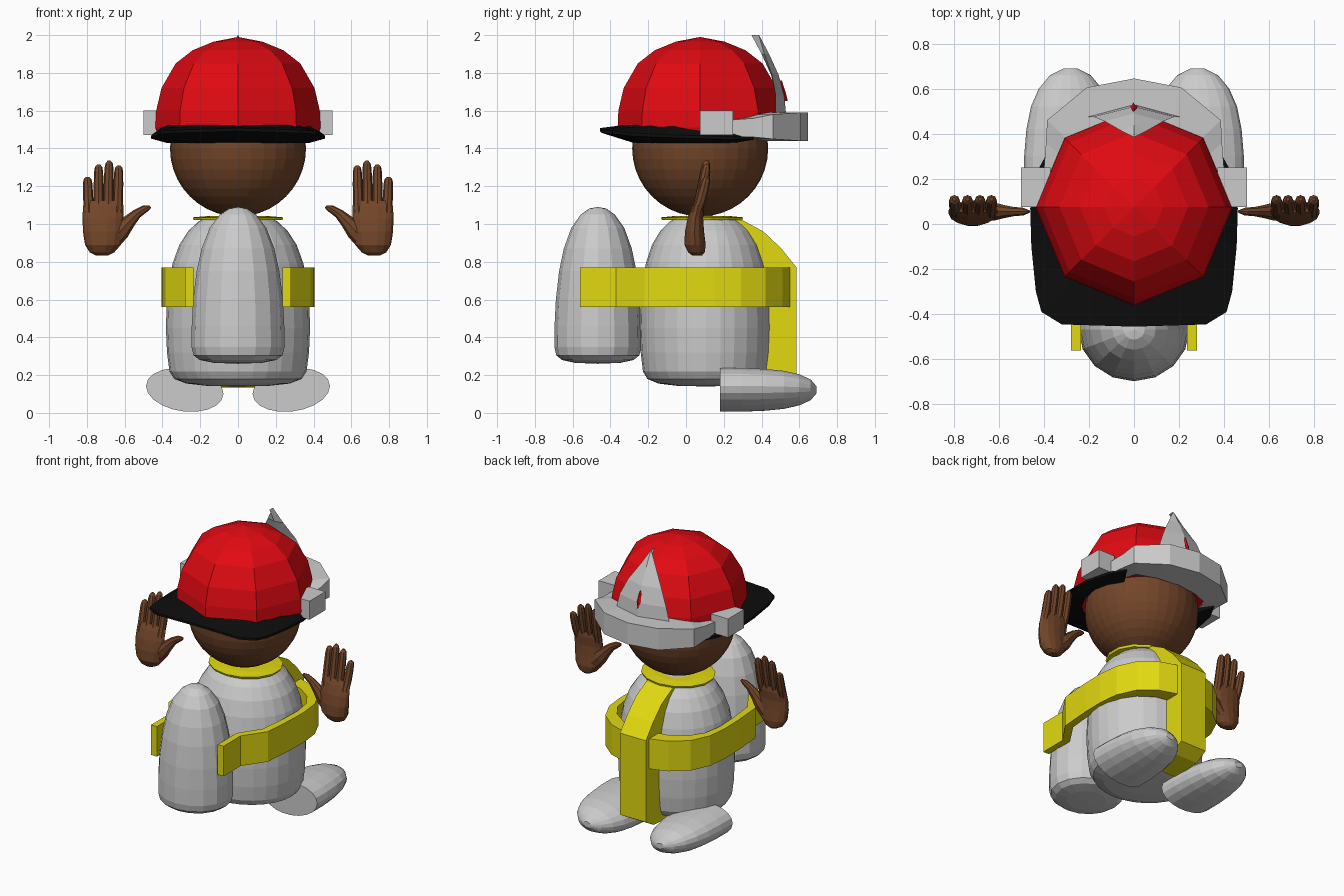
import bpy, bmesh, math
from mathutils import Vector as V


def material(name, rgb):
    m = bpy.data.materials.new(name)
    m.diffuse_color = (*rgb, 1)
    return m


RED = material("red", (0.75, 0.003, 0.006))
BLACK = material("black", (0.004, 0.004, 0.004))
BROWN = material("brown", (0.17, 0.06, 0.022))
YELLOW = material("yellow", (0.76, 0.70, 0.005))


def skin(name, rings, mat=None, mirror=False):
    """Join equal-sized point rings into a capped surface; mirror adds a copy across x = 0."""
    bm = bmesh.new()
    for s in ((1, -1) if mirror else (1,)):
        vs = [[bm.verts.new((p[0] * s, p[1], p[2])) for p in r] for r in rings]
        n = len(vs[0])
        for a, b in zip(vs, vs[1:]):
            for i in range(n):
                j = (i + 1) % n
                bm.faces.new((a[i], a[j], b[j], b[i]))
        bm.faces.new(vs[0][::-1])
        bm.faces.new(vs[-1])
    bmesh.ops.remove_doubles(bm, verts=bm.verts, dist=0.0005)
    bmesh.ops.recalc_face_normals(bm, faces=bm.faces)
    me = bpy.data.meshes.new(name)
    bm.to_mesh(me)
    bm.free()
    ob = bpy.data.objects.new(name, me)
    bpy.context.collection.objects.link(ob)
    if mat:
        me.materials.append(mat)
    return ob


def ring(c, u, v, n, phase=0.0):
    c, u, v = V(c), V(u), V(v)
    angles = [2 * math.pi * i / n + phase for i in range(n)]
    return [c + u * math.cos(a) + v * math.sin(a) for a in angles]


def lathe(name, cy, profile, n, mat=None, sx=1.0):
    return skin(name, [ring((0, cy, z), (r * sx, 0, 0), (0, r, 0), n) for r, z in profile], mat)


def sweep(name, half, mat=None):
    """Half path of cross-sections (ending on x = 0), mirrored into a full strip."""
    flip = [[(-x, y, z) for x, y, z in s] for s in half[:-1]]
    return skin(name, half + flip[::-1], mat)


def wall(ox, oy, ix, iy, z0, z1):
    return [(ox, oy, z0), (ox, oy, z1), (ix, iy, z1), (ix, iy, z0)]


# Head
bpy.ops.mesh.primitive_uv_sphere_add(segments=32, ring_count=20, radius=0.36, location=(0, 0.075, 1.4))
head = bpy.context.object
head.name = "head"
head.data.materials.append(BROWN)

# Helmet dome
lathe("helmet_dome", 0.075, [(0.42, 1.46), (0.437, 1.51), (0.433, 1.6), (0.405, 1.72), (0.33, 1.85),
                             (0.24, 1.92), (0.13, 1.965), (0.0005, 1.99)], 8, RED)

# Black peak running around the dome
peak = [(0.36, 0.36, 1.455, 0.30, 0.26), (0.42, 0.25, 1.455, 0.36, 0.17), (0.46, 0.07, 1.46, 0.38, 0.07),
        (0.455, -0.1, 1.465, 0.36, -0.05), (0.435, -0.3, 1.475, 0.30, -0.16), (0.41, -0.39, 1.485, 0.24, -0.22),
        (0.32, -0.445, 1.49, 0.18, -0.25), (0, -0.455, 1.5, 0, -0.28)]
sweep("helmet_peak", [[(x, y, z - 0.008), (x, y, z + 0.008), (a, b, 1.53), (a, b, 1.43)]
                      for x, y, z, a, b in peak], BLACK)

# Grey guard around the other half of the helmet
guard = [(0.40, 0.23, 0.33, 0.2, 1.465, 1.55), (0.39, 0.36, 0.30, 0.28, 1.46, 1.56),
         (0.385, 0.46, 0.28, 0.36, 1.45, 1.58), (0.21, 0.605, 0.16, 0.42, 1.44, 1.59),
         (0, 0.645, 0, 0.44, 1.44, 1.59)]
sweep("helmet_guard", [wall(*g) for g in guard])
skin("guard_blocks", [wall(0.5, y, 0.37, y, 1.47, 1.6) for y in (0.075, 0.25)], mirror=True)

# Pointed badge plate with a small red mark
plate = [(0.205, 0.475, 0.53, 1.58), (0.18, 0.475, 0.52, 1.68), (0.13, 0.455, 0.49, 1.79),
         (0.06, 0.415, 0.44, 1.9), (0.001, 0.385, 0.387, 2.0)]
skin("badge_plate", [[(-w, e, z), (0, m, z), (w, e, z), (0, m - 0.04, z)] for w, e, m, z in plate])
mark = [(0.001, 0.531, 1.65), (0.016, 0.522, 1.69), (0.012, 0.512, 1.72), (0.001, 0.50, 1.76)]
skin("badge_mark", [ring((0, y, z), (w, 0, 0), (0, 0.008, 0), 4) for w, y, z in mark], RED)

# Body and back tank
lathe("body", 0.105, [(0.001, 0.14), (0.15, 0.143), (0.25, 0.155), (0.31, 0.18), (0.333, 0.22), (0.345, 0.32),
                      (0.35, 0.45), (0.347, 0.56), (0.337, 0.68), (0.318, 0.79), (0.285, 0.89), (0.24, 0.965),
                      (0.19, 1.015), (0.14, 1.04), (0.001, 1.045)], 28, sx=1.09)
lathe("back_tank", -0.467, [(0.001, 0.26), (0.12, 0.265), (0.19, 0.28), (0.22, 0.305), (0.23, 0.35), (0.229, 0.46),
                            (0.222, 0.6), (0.205, 0.75), (0.18, 0.87), (0.14, 0.98), (0.09, 1.05),
                            (0.045, 1.082), (0.001, 1.09)], 16, sx=1.07)

# Feet
foot = [(0.18, 0.205, 0.115), (0.3, 0.205, 0.115), (0.42, 0.195, 0.11), (0.52, 0.175, 0.1),
        (0.6, 0.14, 0.082), (0.66, 0.09, 0.055), (0.69, 0.03, 0.02)]
skin("feet", [ring((0.282, y, 0.122), (a, 0, 0.02 * a / 0.205), (0, 0, b), 20) for y, a, b in foot], mirror=True)

# Belt gripping the tank and wrapping the body
belt = [(0.28, -0.56, 0.235, -0.56), (0.28, -0.37, 0.235, -0.35), (0.385, -0.22, 0.335, -0.2),
        (0.402, 0.0, 0.355, 0.0), (0.405, 0.15, 0.36, 0.15), (0.39, 0.29, 0.34, 0.27),
        (0.33, 0.42, 0.28, 0.36), (0.22, 0.51, 0.18, 0.43), (0.1, 0.55, 0.08, 0.45), (0, 0.55, 0, 0.45)]
sweep("belt", [wall(*b, 0.56, 0.77) for b in belt], YELLOW)

# Vertical strap over the chest
strap = [(0.2, 1.035), (0.3, 1.02), (0.41, 0.96), (0.505, 0.87), (0.585, 0.77), (0.585, 0.2), (0.5, 0.15),
         (0.3, 0.135), (0.25, 0.16), (0.4, 0.25), (0.43, 0.7), (0.33, 0.88), (0.2, 1.0)]
skin("chest_strap", [[(x, y, z) for y, z in strap] for x in (-0.1, 0.1)], YELLOW)

# Collar
bm_rings = [ring((0, 0.085, z), (r * 1.13, 0, 0), (0, r, 0), 14, math.pi / 14)
            for r, z in ((0.15, 1.02), (0.212, 1.02), (0.218, 1.035), (0.15, 1.042))]
skin("collar", bm_rings, YELLOW)

# Hands: palm, four fingers and a thumb
palm = [(0.72, 0.06, 0.832, 0.03, 0.025), (0.72, 0.055, 0.85, 0.065, 0.045), (0.715, 0.048, 0.89, 0.095, 0.058),
        (0.715, 0.045, 0.96, 0.106, 0.052), (0.715, 0.05, 1.03, 0.108, 0.042), (0.713, 0.063, 1.09, 0.108, 0.033),
        (0.713, 0.07, 1.125, 0.1, 0.02)]
skin("palms", [ring((x, y, z), (a, 0, 0), (0, b, 0), 14) for x, y, z, a, b in palm], BROWN, True)
for i, (x0, x1, top) in enumerate(((0.637, 0.631, 1.31), (0.688, 0.682, 1.335), (0.738, 0.738, 1.315), (0.79, 0.797, 1.25))):
    rows = []
    for t, r in ((0, 0.026), (0.3, 0.027), (0.6, 0.026), (0.85, 0.024), (0.95, 0.019), (1, 0.008)):
        c = (x0 + (x1 - x0) * t, 0.055 + 0.055 * t ** 0.8, 1.06 + (top - 1.06) * t)
        rows.append(ring(c, (r, 0, 0), (0, r * 1.05, 0), 8))
    skin(f"finger_{i + 1}", rows, BROWN, True)
thumb = [(0.67, 0.91, 0.05), (0.62, 0.965, 0.05), (0.575, 1.015, 0.036), (0.535, 1.055, 0.026),
         (0.49, 1.083, 0.021), (0.465, 1.092, 0.008)]
skin("thumbs", [ring((x, 0.055, z), (0.7 * r, 0, 0.7 * r), (0, 0.8 * r, 0), 8) for x, z, r in thumb], BROWN, True)
